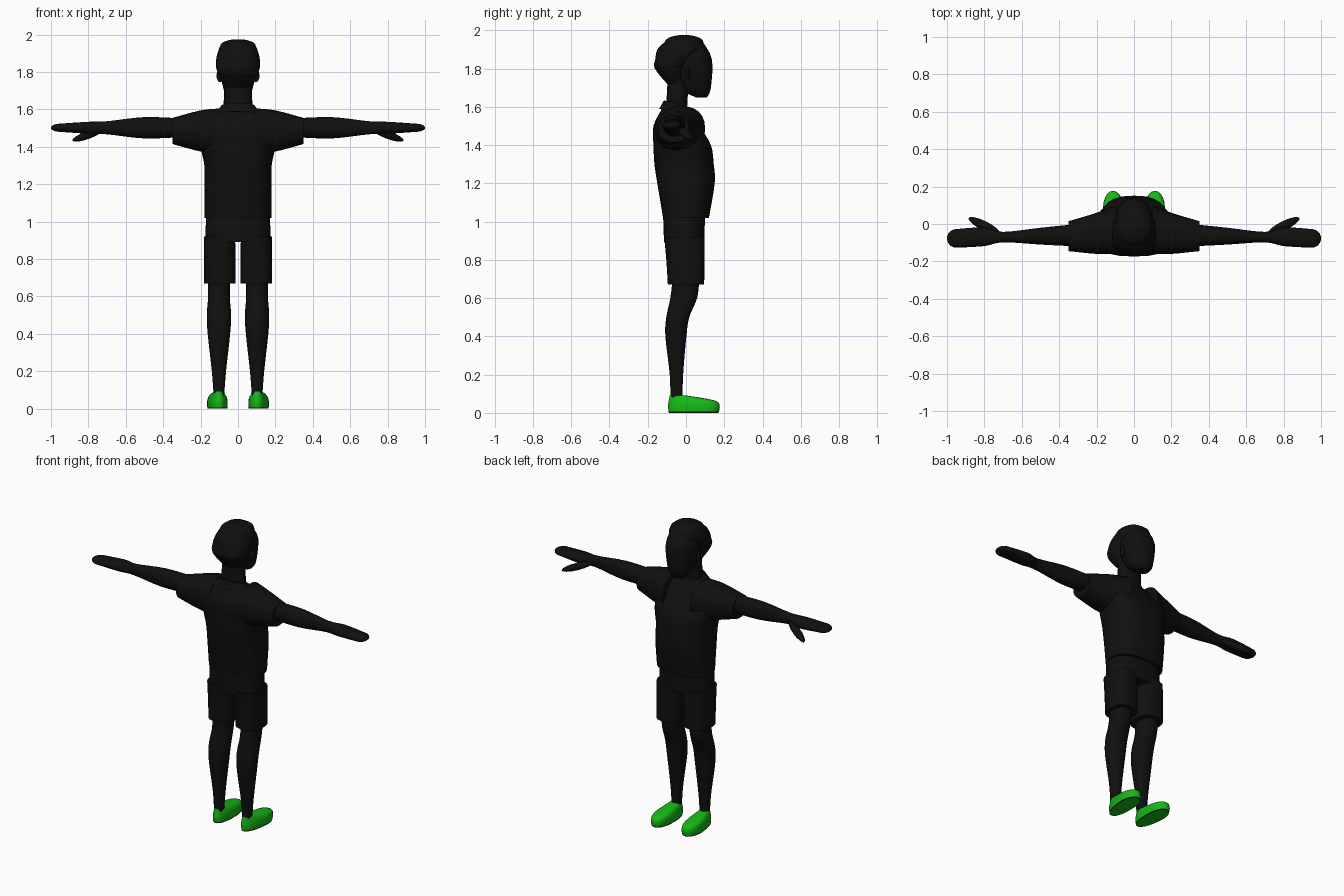
import bpy, bmesh, math
from mathutils import Matrix, Vector

cube = bpy.data.objects.get("Cube")
if cube:
    bpy.data.objects.remove(cube, do_unlink=True)


def material(name, red, green, blue):
    made = bpy.data.materials.new(name)
    made.use_nodes = True
    color = (red, green, blue, 1)
    made.diffuse_color = color
    made.node_tree.nodes["Principled BSDF"].inputs["Base Color"].default_value = color
    return made


black = material("black", .005, .005, .005)
bright_green = material("bright_green", .008, .48, .008)


def finish(name, bm, mirrored, materials):
    """Turn a bmesh into a smooth shaded object, mirrored across x on request."""
    bmesh.ops.recalc_face_normals(bm, faces=bm.faces)
    mesh = bpy.data.meshes.new(name)
    bm.to_mesh(mesh)
    bm.free()
    for entry in materials:
        mesh.materials.append(entry)
    part = bpy.data.objects.new(name, mesh)
    bpy.context.collection.objects.link(part)
    if mirrored:
        mirror = part.modifiers.new("mirror", "MIRROR")
        mirror.use_mirror_merge = False
    bpy.ops.object.select_all(action="DESELECT")
    part.select_set(True)
    bpy.context.view_layer.objects.active = part
    bpy.ops.object.shade_smooth_by_angle(angle=math.radians(45))
    return part


def smooth_keys(keys, steps=4):
    """Fill in rings between the keys along a Catmull-Rom curve."""
    keys = [Vector(key) for key in keys]
    last = len(keys) - 1
    rings = []
    for i in range(last):
        before, start = keys[max(i - 1, 0)], keys[i]
        end, after = keys[i + 1], keys[min(i + 2, last)]
        start_slope, end_slope = (end - before) / 2, (after - start) / 2
        for step in range(steps):
            t = step / steps
            ease = t * t * (3 - 2 * t)
            rings.append(start.lerp(end, ease) + start_slope * t * (1 - t) ** 2
                         - end_slope * t * t * (1 - t))
    return rings + [keys[last]]


def signed_power(value, power):
    return math.copysign(abs(value) ** power, value)


def loft(name, keys, axis="z", offset=0, squareness=.85, dome=0, sides=24,
         mirrored=False, materials=(black,)):
    """Skin keys of (distance, half side, half depth, y middle) along an axis.
    The offset is x for upright parts and z for sideways ones."""
    rings = smooth_keys(keys)
    along, side, depth, middle = rings[-1]
    if dome:
        for turn in (.3, .6, .85, .97):
            shrink = math.sqrt(1 - turn * turn)
            rings.append((along + dome * turn, side * shrink, depth * shrink, middle))
    bm = bmesh.new()
    loops = []
    for along, side, depth, middle in rings:
        loop = []
        for i in range(sides):
            angle = math.tau * i / sides
            across = offset + side * signed_power(math.cos(angle), squareness)
            y = middle + depth * signed_power(math.sin(angle), squareness)
            place = (across, y, along) if axis == "z" else (along, y, across)
            loop.append(bm.verts.new(place))
        loops.append(loop)
    for low, high in zip(loops, loops[1:]):
        for i in range(sides):
            j = (i + 1) % sides
            bm.faces.new((low[i], low[j], high[j], high[i]))
    bm.faces.new(loops[0])
    bm.faces.new(loops[-1])
    return finish(name, bm, mirrored, materials)


def ellipsoid_pair(name, centre, radii, direction):
    """Mirrored ellipsoids whose last radius points along the direction."""
    turn = Vector(direction).to_track_quat("Z", "Y").to_matrix().to_4x4()
    matrix = Matrix.Translation(centre) @ turn @ Matrix.Diagonal((*radii, 1))
    bm = bmesh.new()
    bmesh.ops.create_uvsphere(bm, u_segments=12, v_segments=8, radius=1, matrix=matrix)
    finish(name, bm, True, (black,))


# Head and neck, with the fringe overhanging the forehead
loft("face", [(1.65, .04, .03, .08), (1.7, .075, .08, .05),
              (1.85, .1, .12, .015), (1.95, .07, .08, 0)])
loft("hair", [(1.71, .06, .04, -.05), (1.8, .11, .085, -.078),
              (1.85, .118, .1, -.06), (1.9, .11, .12, -.03),
              (1.94, .095, .1, -.01)], dome=.036)
ellipsoid_pair("ears", (.095, .01, 1.78), (.02, .012, .035), (0, 0, 1))
loft("neck", [(1.58, .08, .055, -.05), (1.76, .07, .055, -.04)])

# Shirt body, short sleeves and a collar dipping at the front
loft("shirt_body", [(1.02, .18, .12, 0), (1.2, .18, .15, 0), (1.3, .18, .155, -.01),
                    (1.4, .2, .15, -.02), (1.5, .21, .12, -.05),
                    (1.6, .11, .06, -.06)], squareness=.75)
loft("sleeves", [(.1, .12, .13, -.03), (.2, .11, .11, -.05), (.35, .07, .08, -.065)],
     axis="x", offset=1.485, mirrored=True)
collar = loft("shirt_collar", [(1.57, .125, .085, -.055), (1.62, .09, .06, -.055)])
for vertex in collar.data.vertices:
    vertex.co.z -= (vertex.co.y + .06) / 4

# Arms ending in flat mitten hands with separate thumbs
loft("arms", [(.3, .05, .06, -.06), (.5, .057, .045, -.065), (.7, .035, .028, -.07),
              (.8, .032, .05, -.068), (.95, .022, .05, -.077)],
     axis="x", offset=1.502, dome=.05, mirrored=True)
ellipsoid_pair("thumbs", (.8, -.01, 1.465), (.025, .022, .1), (8, 4, -3))

# Shorts: hips joined to two wide legs
loft("shorts_hips", [(.89, .176, .105, -.01), (1.04, .17, .11, -.01)], squareness=.75)
loft("shorts_legs", [(.67, .085, .095, 0), (.8, .084, .1, -.003), (.92, .083, .106, -.008)],
     offset=.098, squareness=.75, mirrored=True)

# Bare legs with calves set back from the knees
loft("legs", [(.07, .028, .032, -.05), (.2, .038, .035, -.05), (.4, .06, .055, -.053),
              (.5, .065, .06, -.043), (.6, .058, .07, -.012), (.7, .06, .07, 0)],
     offset=.102, mirrored=True)

# Shoes with a slim heel and a thin dark edge around the sole
shoes = loft("shoes", [(0, .055, .13, .04), (.035, .057, .135, .041),
                       (.065, .05, .12, .03), (.092, .03, .04, -.045)],
             offset=.112, mirrored=True, materials=(bright_green, black))
for vertex in shoes.data.vertices:
    heel = min(1, max(0, .5 - vertex.co.y * 5))
    vertex.co.x -= heel * (.01 + (vertex.co.x - .11) / 5)
for face in shoes.data.polygons:
    if face.center.z < .008 and abs(face.normal.z) < .9:
        face.material_index = 1
